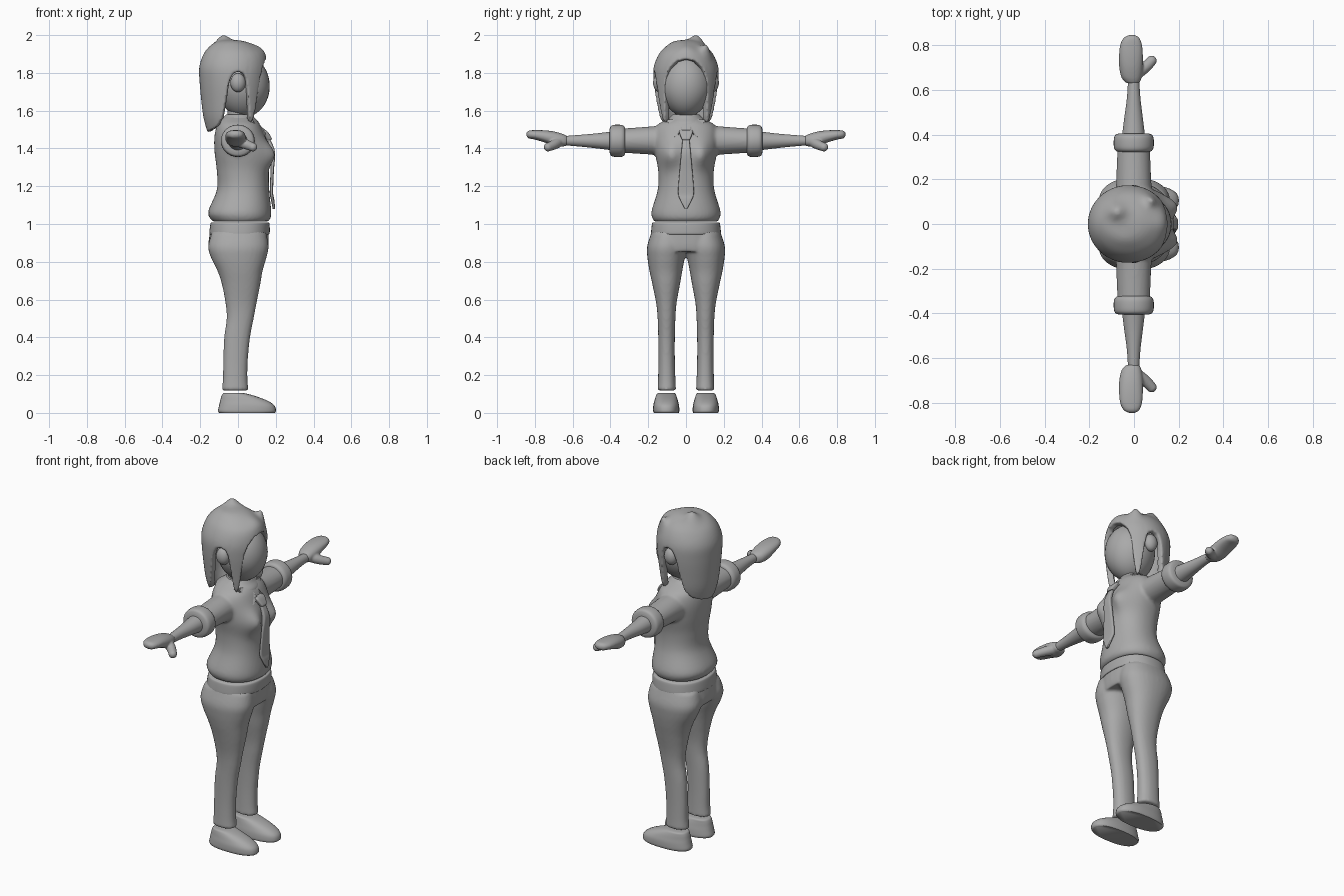
import bpy, bmesh, math
from mathutils import Vector, Matrix

GREY = bpy.data.materials.new("plain_grey")
GREY.diffuse_color = (0.4, 0.4, 0.4, 1)


def spline(rows, steps=5):
    """Smoothly interpolate rows of numbers."""
    out = []
    for i in range(len(rows) - 1):
        a, b = rows[i], rows[i + 1]
        p = rows[max(i - 1, 0)]
        n = rows[min(i + 2, len(rows) - 1)]
        for k in range(steps):
            t = k / steps
            out.append([0.5 * (2 * b0 + (c - a0) * t + (2 * a0 - 5 * b0 + 4 * c - d) * t * t
                               + (3 * b0 - a0 - 3 * c + d) * t ** 3)
                        for a0, b0, c, d in zip(p, a, b, n)])
    return out + [list(rows[-1])]


def loft(bm, rows, axis="z", side=1, power=2.0, sides=32, steps=5):
    """Rows are (t, u0, u1, v0, v1): x/y limits along z, or x/z limits along y."""
    rings = []
    for t, u0, u1, v0, v1 in spline(rows, steps):
        ring = []
        for j in range(sides):
            a = 2 * math.pi * j / sides
            c, s = math.cos(a), math.sin(a)
            u = (u0 + u1) / 2 + (u1 - u0) / 2 * math.copysign(abs(c) ** (2 / power), c)
            v = (v0 + v1) / 2 + (v1 - v0) / 2 * math.copysign(abs(s) ** (2 / power), s)
            ring.append(bm.verts.new((u, v * side, t) if axis == "z" else (u, t * side, v)))
        rings.append(ring)
    for r, q in zip(rings, rings[1:]):
        for j in range(sides):
            k = (j + 1) % sides
            bm.faces.new((r[j], r[k], q[k], q[j]))
    bm.faces.new(rings[0])
    bm.faces.new(rings[-1])


def ball(bm, centre, radii):
    m = Matrix.Translation(centre) @ Matrix.Diagonal((*radii, 1))
    bmesh.ops.create_uvsphere(bm, u_segments=32, v_segments=20, radius=1, matrix=m)


def finish(name, bm, voxel=0, smooth=0, thick=0, angle=40):
    bmesh.ops.recalc_face_normals(bm, faces=bm.faces)
    me = bpy.data.meshes.new(name)
    bm.to_mesh(me)
    bm.free()
    me.materials.append(GREY)
    ob = bpy.data.objects.new(name, me)
    bpy.context.collection.objects.link(ob)
    if thick:
        m = ob.modifiers.new("thickness", "SOLIDIFY")
        m.thickness, m.offset = thick, -1
    if voxel:
        m = ob.modifiers.new("blend", "REMESH")
        m.mode, m.voxel_size, m.use_smooth_shade = "VOXEL", voxel, True
    if smooth:
        m = ob.modifiers.new("soften", "SMOOTH")
        m.factor, m.iterations = 0.5, smooth
    bpy.ops.object.select_all(action="DESELECT")
    ob.select_set(True)
    bpy.context.view_layer.objects.active = ob
    bpy.ops.object.shade_smooth_by_angle(angle=math.radians(angle))
    return ob


# Shirt: torso with bust, blended with both sleeves
bm = bmesh.new()
loft(bm, [(1.012, -.13, .155, -.165, .165), (1.03, -.148, .172, -.178, .178),
          (1.07, -.157, .176, -.182, .182), (1.18, -.112, .165, -.15, .15),
          (1.28, -.112, .163, -.147, .147), (1.38, -.124, .165, -.165, .165),
          (1.46, -.125, .145, -.172, .172), (1.52, -.112, .12, -.155, .155),
          (1.555, -.09, .09, -.10, .10), (1.575, -.06, .06, -.06, .06)], power=2.2, sides=48)
for v in bm.verts:
    if v.co.x > 0:
        v.co.x += .045 * math.exp(-((abs(v.co.y) - .085) / .05) ** 2 - ((v.co.z - 1.365) / .065) ** 2)
for s in (1, -1):
    loft(bm, [(.10, -.085, .085, 1.36, 1.525), (.18, -.08, .078, 1.367, 1.517),
              (.27, -.077, .074, 1.373, 1.51), (.35, -.073, .07, 1.378, 1.505)], "y", s)
finish("shirt", bm, .009, 4)

# Trousers: hips and two legs blended together
bm = bmesh.new()
loft(bm, [(1.0, -.142, .162, -.172, .172), (.95, -.15, .162, -.185, .185),
          (.89, -.157, .162, -.2, .2), (.855, -.15, .157, -.19, .19)], power=2.3)
for s in (1, -1):
    loft(bm, [(.95, -.14, .15, .0, .185), (.88, -.158, .162, -.005, .206),
              (.82, -.142, .15, .006, .204), (.75, -.108, .13, .02, .193),
              (.68, -.085, .118, .032, .178), (.58, -.066, .098, .05, .158),
              (.5, -.06, .083, .056, .15), (.4, -.073, .064, .059, .147),
              (.28, -.078, .052, .059, .146), (.18, -.08, .05, .056, .148),
              (.118, -.086, .056, .053, .151)], side=s, power=2.2)
finish("trousers", bm, .009, 3)

# Waistband
bm = bmesh.new()
loft(bm, [(.945, -.15, .164, -.184, .184), (.955, -.152, .168, -.185, .185),
          (1.0, -.146, .167, -.18, .18), (1.009, -.14, .16, -.174, .174)], power=2.3, sides=48)
finish("waistband", bm)

for s, label in ((1, "left"), (-1, "right")):
    # Shoe
    bm = bmesh.new()
    loft(bm, [(0, -.1, .195, .038, .17), (.012, -.106, .201, .035, .174),
              (.04, -.1, .192, .037, .173), (.065, -.094, .155, .043, .167),
              (.088, -.088, .095, .05, .16), (.102, -.08, .045, .056, .153),
              (.106, -.065, .02, .068, .14)], side=s, power=2.4)
    finish(label + "_shoe", bm, angle=60)

    # Rolled cuff
    bm = bmesh.new()
    loft(bm, [(.322, -.07, .068, 1.375, 1.505), (.328, -.082, .08, 1.362, 1.518),
              (.345, -.09, .088, 1.355, 1.525), (.38, -.09, .088, 1.356, 1.525),
              (.398, -.083, .081, 1.362, 1.518), (.405, -.066, .064, 1.38, 1.5)], "y", s)
    finish(label + "_cuff", bm, angle=60)

    # Forearm
    bm = bmesh.new()
    loft(bm, [(.39, -.054, .05, 1.39, 1.49), (.47, -.044, .04, 1.4, 1.48),
              (.56, -.032, .029, 1.41, 1.472), (.65, -.026, .023, 1.417, 1.465)], "y", s)
    finish(label + "_forearm", bm)

    # Mitten hand with thumb
    bm = bmesh.new()
    loft(bm, [(.63, -.035, .024, 1.415, 1.466), (.655, -.056, .034, 1.41, 1.478),
              (.7, -.066, .04, 1.413, 1.49), (.75, -.067, .04, 1.432, 1.496),
              (.8, -.062, .036, 1.447, 1.497), (.832, -.046, .024, 1.453, 1.494),
              (.845, -.022, .004, 1.466, 1.482)], "y", s, 2.3)
    for i in range(9):
        t = i / 8
        ball(bm, (.005 + .074 * t, s * (.675 + .025 * t + .03 * t * t), 1.437 - .03 * t),
             [.03 - .007 * t] * 3)
    finish(label + "_hand", bm, .005, 4)

    # Ear
    bm = bmesh.new()
    ball(bm, (0, s * .14, 1.748), (.04, .034, .05))
    finish(label + "_ear", bm)

    # Collar flap
    bm = bmesh.new()
    pts = [(.078, .02, 1.56), (.075, .105, 1.553), (.145, .062, 1.455), (.15, .022, 1.495)]
    f = [bm.verts.new((x, s * y, z)) for x, y, z in pts]
    b = [bm.verts.new((x - .025, s * y, z - .012)) for x, y, z in pts]
    bm.faces.new(f)
    bm.faces.new(b[::-1])
    for j in range(4):
        k = (j + 1) % 4
        bm.faces.new((f[j], f[k], b[k], b[j]))
    bmesh.ops.bevel(bm, geom=bm.edges[:], offset=.004, segments=2, affect="EDGES")
    finish(label + "_collar_flap", bm)

# Collar band and neck
bm = bmesh.new()
loft(bm, [(1.505, -.122, .12, -.135, .135), (1.535, -.118, .112, -.122, .122),
          (1.56, -.085, .09, -.09, .09), (1.58, -.062, .075, -.07, .07)])
finish("collar", bm)
bm = bmesh.new()
loft(bm, [(1.54, -.055, .06, -.056, .056), (1.66, -.055, .06, -.056, .056)])
finish("neck", bm)

# Necktie: knot and blade following the chest
bm = bmesh.new()
loft(bm, [(1.445, .152, .176, -.02, .02), (1.455, .146, .178, -.025, .025),
          (1.485, .122, .16, -.036, .036), (1.497, .12, .148, -.032, .032)], power=4)
loft(bm, [(1.45, .152, .17, -.018, .018), (1.38, .172, .196, -.025, .025),
          (1.28, .172, .19, -.034, .034), (1.17, .168, .186, -.042, .042),
          (1.13, .174, .192, -.032, .032), (1.08, .184, .197, -.006, .006)], power=4)
finish("necktie", bm, angle=50)

# Head, with a narrower jaw
bm = bmesh.new()
ball(bm, (.03, 0, 1.73), (.138, .136, .165))
for v in bm.verts:
    v.co.y *= 1 - .1 * max(0, (1.7 - v.co.z) / .13)
finish("head", bm)

# Hair: columns hanging from the crown, each with its own length
SHAPE = spline([(1.975, -.035, -.03, .004), (1.968, -.1, .03, .06), (1.945, -.145, .085, .1),
                (1.9, -.182, .14, .143), (1.83, -.205, .158, .171), (1.75, -.203, .157, .173),
                (1.65, -.194, .148, .163), (1.56, -.182, .138, .15), (1.48, -.16, .12, .125)], 6)
EDGE = [(0, 1.872), (18, 1.865), (32, 1.825), (40, 1.76), (45, 1.62), (49, 1.55), (54, 1.535),
        (59, 1.56), (65, 1.72), (70, 1.79), (80, 1.81), (90, 1.8), (98, 1.76), (105, 1.65),
        (113, 1.56), (128, 1.515), (150, 1.495), (180, 1.485)]


def lookup(table, key):
    table = sorted(table)
    for a, b in zip(table, table[1:]):
        if key <= b[0]:
            t = max(0, (key - a[0]) / (b[0] - a[0]))
            return [p + (q - p) * t for p, q in zip(a, b)]
    return table[-1]


bm = bmesh.new()
COLS, ROWS = 120, 30
grid = []
for j in range(COLS):
    phi = 360 * j / COLS
    a, low = math.radians(phi), lookup(EDGE, min(phi, 360 - phi))[1]
    col = []
    for i in range(ROWS + 1):
        z = 1.975 - (1.975 - low) * (i / ROWS) ** 1.6
        _, x0, x1, ry = lookup(SHAPE, z)
        p = Vector(((x0 + x1) / 2 + (x1 - x0) / 2 * math.cos(a), ry * math.sin(a), z))
        # Raised tufts on the crown and above the brow
        for cx, cy, h, w in ((-.08, .06, .036, .04), (.085, .115, .05, .03), (.13, .0, .012, .05)):
            if z > 1.86:
                p.z += h * math.exp(-((p.x - cx) ** 2 + (p.y - cy) ** 2) / w ** 2) * min(1, (z - 1.86) / .04)
        col.append(bm.verts.new(p))
    grid.append(col)
for j in range(COLS):
    c, d = grid[j], grid[(j + 1) % COLS]
    for i in range(ROWS):
        bm.faces.new((c[i], c[i + 1], d[i + 1], d[i]))
bm.faces.new([c[0] for c in grid])
finish("hair", bm, .007, 3, .034)
